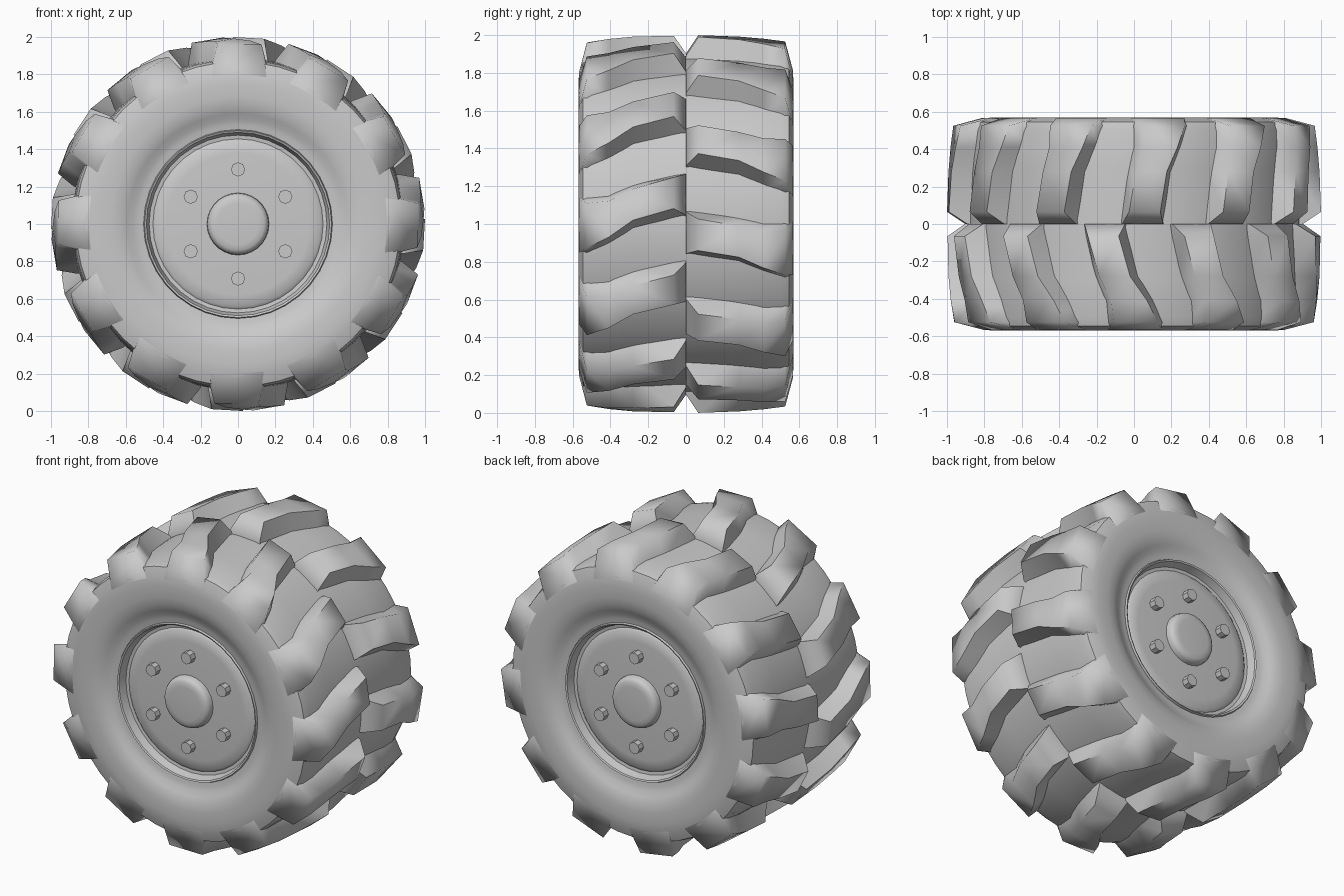
import bpy, bmesh
from math import sin, cos, radians, pi

cube = bpy.data.objects.get("Cube")
if cube:
    bpy.data.objects.remove(cube, do_unlink=True)

grey = bpy.data.materials.new("plain_grey")
grey.use_nodes = True
colour = (0.59, 0.59, 0.59, 1)
grey.diffuse_color = colour
grey.node_tree.nodes["Principled BSDF"].inputs["Base Color"].default_value = colour

AXLE = 1.0      # height of the wheel axis
LUGS = 12       # lugs on each half of the tread
PITCH = 360 / LUGS


def finish(bm, name, angle=40):
    bmesh.ops.remove_doubles(bm, verts=bm.verts, dist=0.0001)
    bmesh.ops.recalc_face_normals(bm, faces=bm.faces)
    mesh = bpy.data.meshes.new(name)
    bm.to_mesh(mesh)
    bm.free()
    mesh.materials.append(grey)
    obj = bpy.data.objects.new(name, mesh)
    bpy.context.collection.objects.link(obj)
    bpy.ops.object.select_all(action='DESELECT')
    bpy.context.view_layer.objects.active = obj
    obj.select_set(True)
    bpy.ops.object.shade_smooth_by_angle(angle=radians(angle))


def bridge(bm, a, b):
    n = len(a)
    for i in range(n):
        bm.faces.new((a[i], a[(i + 1) % n], b[(i + 1) % n], b[i]))


def lathe(bm, profile, segments, cx=0, cz=AXLE, closed=False):
    """Spin (radius, y) points about an axis along y."""
    rings = []
    for r, y in profile:
        rings.append([bm.verts.new((cx + r * cos(2 * pi * i / segments), y,
                                    cz + r * sin(2 * pi * i / segments)))
                      for i in range(segments)])
    for a, b in zip(rings, rings[1:]):
        bridge(bm, a, b)
    if closed:
        bridge(bm, rings[-1], rings[0])
    else:
        bm.faces.new(rings[0])
        bm.faces.new(rings[-1])


def both_sides(half):
    """Mirror a half profile that runs from the middle outwards."""
    return [(r, -y) for r, y in reversed(half)] + half


# Tyre carcass: tread floor, shoulder, sidewall, bead
tyre_half = [(0.89, 0.03), (0.885, 0.3), (0.88, 0.5), (0.867, 0.545), (0.81, 0.565),
             (0.75, 0.57), (0.68, 0.569), (0.63, 0.562), (0.59, 0.545),
             (0.56, 0.528), (0.53, 0.52), (0.49, 0.515), (0.46, 0.4)]
bm = bmesh.new()
lathe(bm, both_sides(tyre_half), 48, closed=True)
finish(bm, "tyre")

# Rim: lip, shallow groove and nearly flat disc
rim_half = [(0.44, 0.0), (0.49, 0.45), (0.505, 0.52), (0.5, 0.53), (0.49, 0.525),
            (0.475, 0.475), (0.455, 0.472), (0.44, 0.484), (0.38, 0.488), (0.12, 0.495)]
bm = bmesh.new()
lathe(bm, both_sides(rim_half), 36)
finish(bm, "rim")

for side, label in ((-1, "front"), (1, "back")):
    # Hub cap
    bm = bmesh.new()
    hub = [(0.168, 0.47), (0.164, 0.515), (0.156, 0.533), (0.14, 0.543), (0.11, 0.546)]
    lathe(bm, [(r, side * y) for r, y in hub], 28)
    finish(bm, label + "_hub_cap", 60)

    # Wheel bolts
    bm = bmesh.new()
    for k in range(6):
        a = radians(90 + 60 * k)
        lathe(bm, [(0.038, side * 0.47), (0.038, side * 0.535)], 8,
              0.292 * cos(a), AXLE + 0.292 * sin(a))
    finish(bm, label + "_bolts", 30)

# Tread lugs: y, skew in degrees, half widths at base and crown, radii at base and crown
stations = [(0.0, 0, 8, 7, 0.84, 0.905),
            (0.065, -0.5, 8.5, 4.8, 0.84, 1.0),
            (0.28, -4, 8.5, 4.8, 0.84, 0.992),
            (0.41, -8.5, 9.3, 5.6, 0.84, 0.982),
            (0.525, -10.5, 10.5, 7, 0.84, 0.967),
            (0.566, -10.5, 10.5, 10, 0.8, 0.815)]
for side, label, phase, lean in ((-1, "front", 40, 1.0), (1, "back", 27, 0.6)):
    bm = bmesh.new()
    for k in range(LUGS):
        sections = []
        for y, skew, base, crown, low, high in stations:
            mid = phase + k * PITCH + skew * lean
            corners = ((low, -base), (high, -crown), (high, crown), (low, base))
            sections.append([bm.verts.new((r * cos(radians(mid + d)), side * y,
                                           AXLE + r * sin(radians(mid + d))))
                             for r, d in corners])
        for a, b in zip(sections, sections[1:]):
            bridge(bm, a, b)
        bm.faces.new(sections[0])
        bm.faces.new(sections[-1])
    finish(bm, label + "_tread_lugs", 75)
